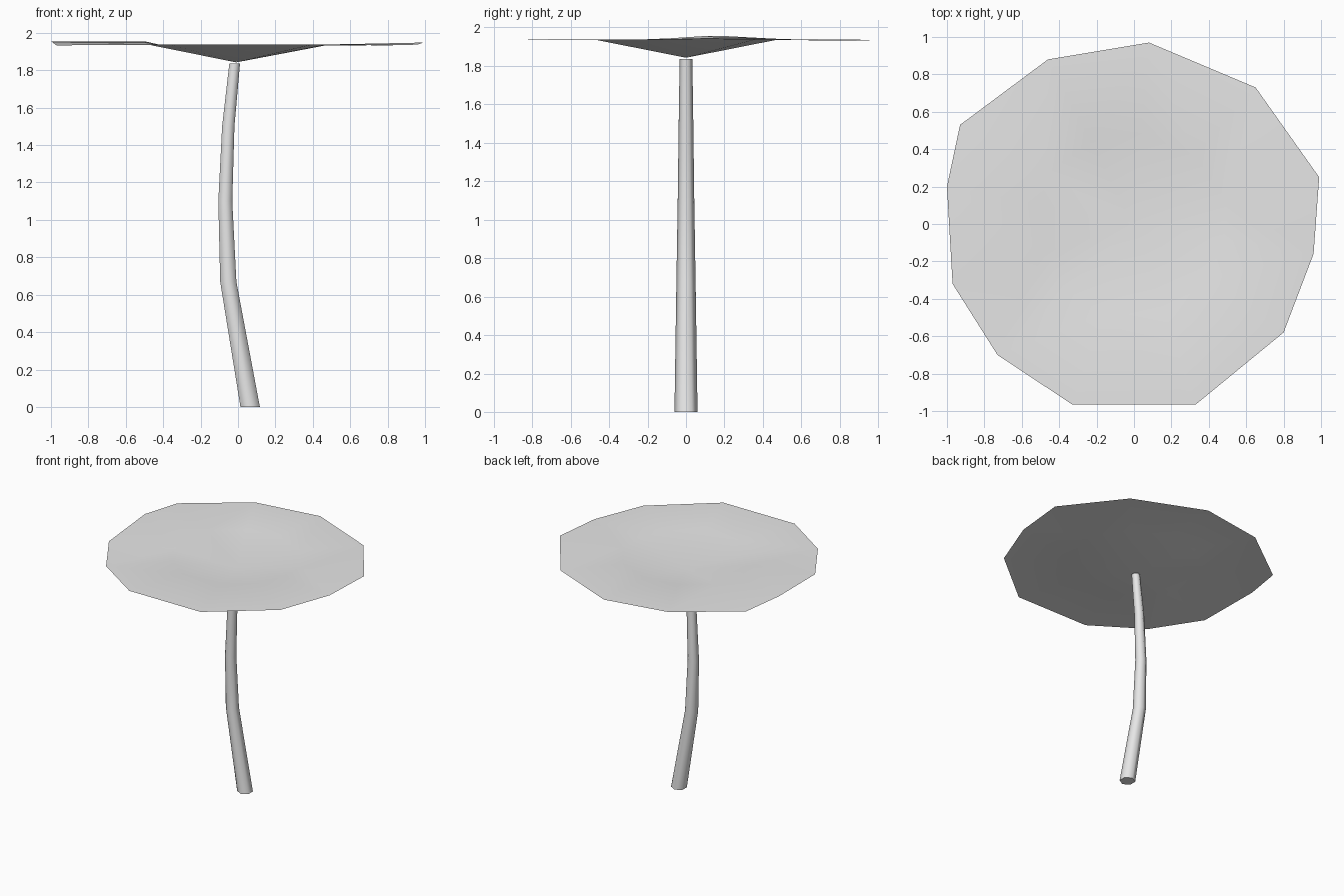
import bpy, bmesh
from math import sin, cos, pi

cube = bpy.data.objects.get("Cube")
if cube:
    bpy.data.objects.remove(cube, do_unlink=True)

grey = bpy.data.materials.new("plain grey")
grey.use_nodes = True
colour = (0.8, 0.8, 0.8, 1)
grey.diffuse_color = colour
grey.node_tree.nodes["Principled BSDF"].inputs["Base Color"].default_value = colour


def finish(bm, name):
    mesh = bpy.data.meshes.new(name)
    bm.to_mesh(mesh)
    bm.free()
    mesh.materials.append(grey)
    obj = bpy.data.objects.new(name, mesh)
    bpy.context.collection.objects.link(obj)
    bpy.ops.object.select_all(action='DESELECT')
    obj.select_set(True)
    bpy.context.view_layer.objects.active = obj
    bpy.ops.object.shade_smooth_by_angle(angle=pi / 2.5)


def bridge(bm, lower, upper):
    n = len(lower)
    for i in range(n):
        j = (i + 1) % n
        bm.faces.new((lower[i], lower[j], upper[j], upper[i]))


# Trunk: six-sided, tapered and bent (centre x, height, radius)
bm = bmesh.new()
rings = []
for x, z, r in [(0.065, 0, 0.06), (-0.052, 0.67, 0.05), (-0.068, 1.1, 0.043),
                (-0.052, 1.5, 0.038), (-0.018, 1.835, 0.033)]:
    rings.append([bm.verts.new((x + r * cos(pi / 2 + k * pi / 3),
                                r * sin(pi / 2 + k * pi / 3), z)) for k in range(6)])
for a, b in zip(rings, rings[1:]):
    bridge(bm, a, b)
bm.faces.new(rings[0][::-1])
bm.faces.new(rings[-1])
finish(bm, "trunk")

# Canopy: thin irregular sheet with a sunken middle
rim = [(0.99, 0.25, 1.948), (0.65, 0.73, 1.932), (0.08, 0.97, 1.932), (-0.46, 0.88, 1.937),
       (-0.93, 0.53, 1.937), (-1.0, 0.2, 1.955), (-0.97, -0.32, 1.933), (-0.73, -0.7, 1.935),
       (-0.33, -0.965, 1.937), (0.33, -0.965, 1.937), (0.8, -0.58, 1.933), (0.96, -0.16, 1.937)]
bm = bmesh.new()
outer = [bm.verts.new(p) for p in rim]
inner = [bm.verts.new((x * 0.5, y * 0.5, 1.955 if x == -1.0 else 1.938)) for x, y, z in rim]
bridge(bm, outer, inner)
centre = bm.verts.new((-0.01, 0, 1.842))
for i in range(len(inner)):
    bm.faces.new((inner[i], inner[(i + 1) % len(inner)], centre))
bmesh.ops.triangulate(bm, faces=[f for f in bm.faces if len(f.verts) == 4])
finish(bm, "canopy")
